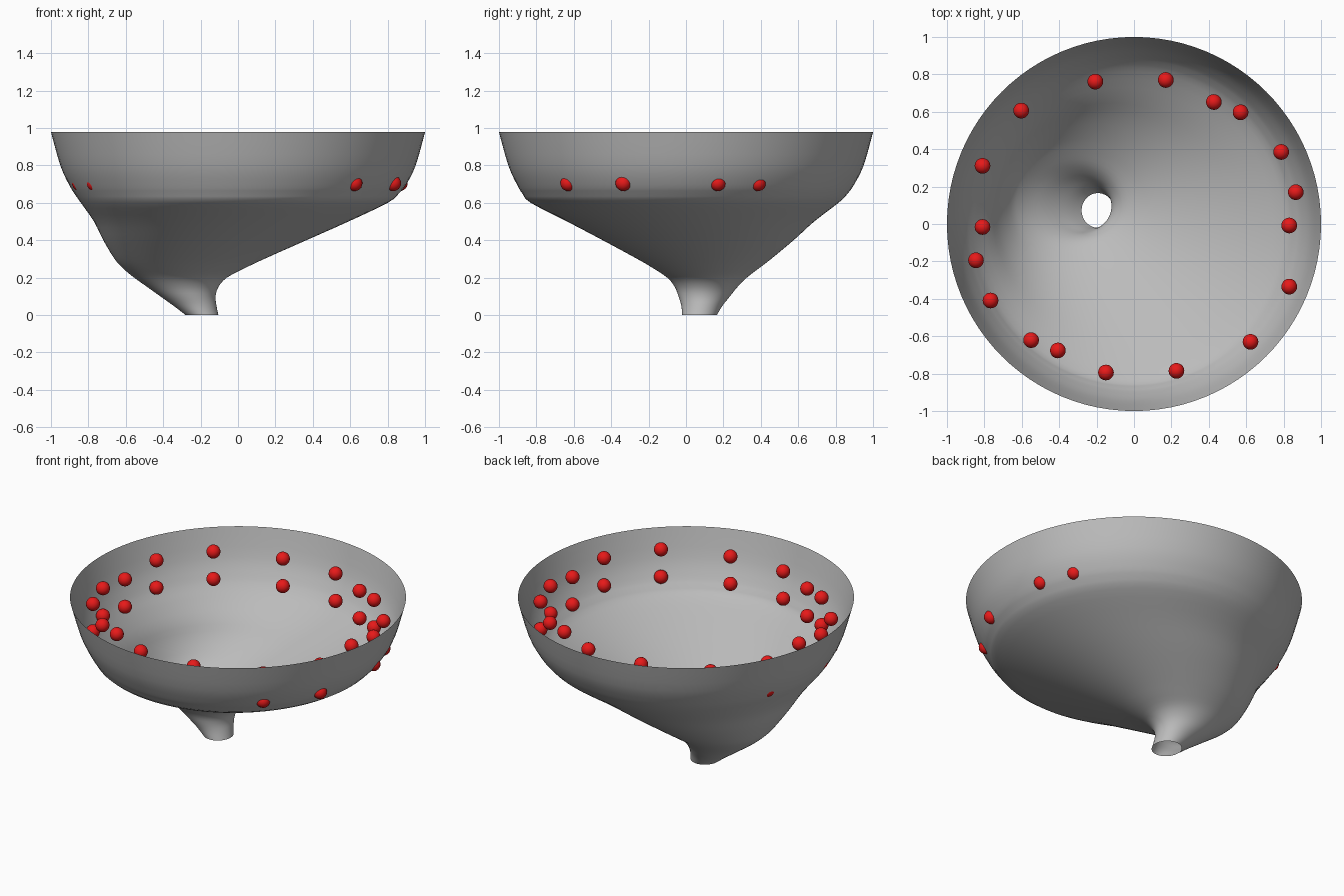
import bpy, bmesh, math

if "Cube" in bpy.data.objects:
    bpy.data.objects.remove(bpy.data.objects["Cube"])


def material(name, rgb):
    m = bpy.data.materials.new(name)
    m.diffuse_color = (*rgb, 1)
    m.use_nodes = True
    m.node_tree.nodes["Principled BSDF"].inputs["Base Color"].default_value = m.diffuse_color
    return m


grey = material("grey", (0.5, 0.5, 0.5))
red = material("red", (0.8, 0.01, 0.01))


def add_object(name, bm, mat):
    me = bpy.data.meshes.new(name)
    bm.to_mesh(me)
    bm.free()
    me.materials.append(mat)
    for p in me.polygons:
        p.use_smooth = True
    ob = bpy.data.objects.new(name, me)
    bpy.context.collection.objects.link(ob)
    return ob


# Funnel sections: height, left, right, front, back extents
SECTIONS = [
    (0.00, -0.28, -0.105, -0.02, 0.165),
    (0.05, -0.345, -0.115, -0.025, 0.195),
    (0.10, -0.415, -0.12, -0.04, 0.235),
    (0.15, -0.485, -0.105, -0.06, 0.275),
    (0.20, -0.555, -0.06, -0.10, 0.325),
    (0.25, -0.615, 0.035, -0.175, 0.39),
    (0.30, -0.66, 0.14, -0.26, 0.455),
    (0.40, -0.72, 0.365, -0.445, 0.575),
    (0.50, -0.77, 0.59, -0.635, 0.685),
    (0.60, -0.84, 0.80, -0.83, 0.815),
    (0.65, -0.875, 0.86, -0.875, 0.865),
    (0.70, -0.905, 0.90, -0.905, 0.90),
    (0.80, -0.95, 0.95, -0.95, 0.95),
    (0.978, -1.0, 1.0, -1.0, 1.0),
]


def smooth_sections(rows, steps):
    """Pass a Catmull-Rom curve through the section values."""
    out = []
    for i in range(len(rows) - 1):
        a, b, c, d = (rows[max(0, min(len(rows) - 1, i + k))] for k in (-1, 0, 1, 2))
        for s in range(steps):
            t = s / steps
            out.append([0.5 * (2 * q + (r - p) * t + (2 * p - 5 * q + 4 * r - w) * t * t
                               + (3 * q - p - 3 * r + w) * t ** 3)
                        for p, q, r, w in zip(a, b, c, d)])
    return out + [rows[-1]]


# Open shell lofted from the off-centre drain to the round rim
N = 96
bm = bmesh.new()
rings = []
for z, x0, x1, y0, y1 in smooth_sections(SECTIONS, 3):
    rings.append([bm.verts.new(((x0 + x1) / 2 + (x1 - x0) / 2 * math.cos(a),
                                (y0 + y1) / 2 + (y1 - y0) / 2 * math.sin(a), z))
                  for a in (2 * math.pi * i / N for i in range(N))])
for lo, hi in zip(rings, rings[1:]):
    for i in range(N):
        j = (i + 1) % N
        bm.faces.new((lo[i], lo[j], hi[j], hi[i]))
add_object("funnel_bowl", bm, grey)

# Two stacked rings of beads; each half ring is turned 180 degrees for the other
HALF = [(0.17, 0.77), (0.427, 0.652), (0.57, 0.597), (0.787, 0.385), (0.865, 0.17),
        (0.83, -0.008), (0.83, -0.335), (0.623, -0.63), (0.227, -0.785)]
CX, CY = 0.01, -0.012
for name, z in (("lower_beads", 0.705), ("upper_beads", 0.885)):
    bm = bmesh.new()
    for x, y in HALF:
        for px, py in ((x, y), (2 * CX - x, 2 * CY - y)):
            made = bmesh.ops.create_uvsphere(bm, u_segments=20, v_segments=12, radius=0.042)
            bmesh.ops.translate(bm, verts=made["verts"], vec=(px, py, z))
    add_object(name, bm, red)
